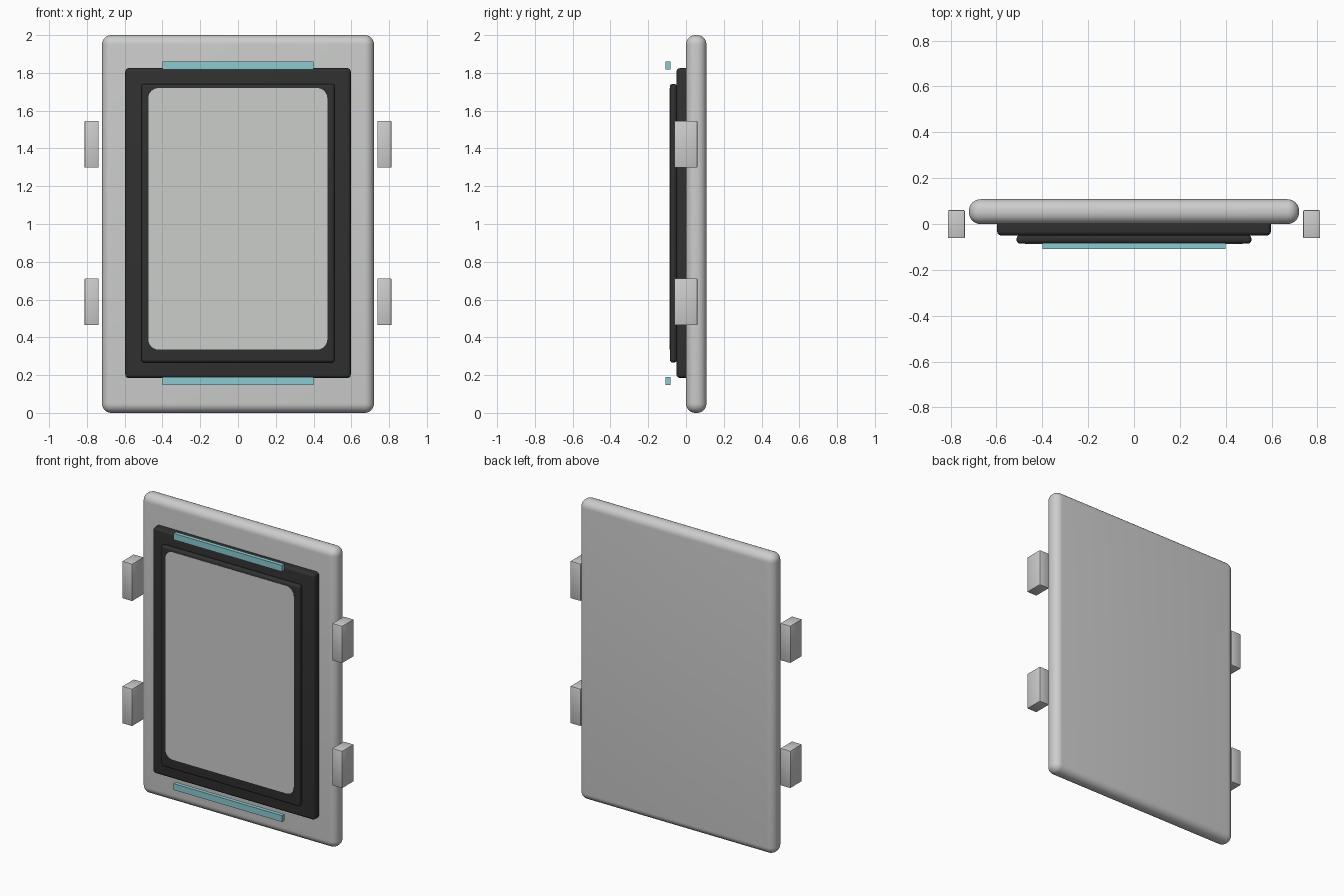
import bpy, bmesh, math

old = bpy.data.objects.get("Cube")
if old:
    bpy.data.objects.remove(old, do_unlink=True)


def material(name, color):
    m = bpy.data.materials.new(name)
    m.use_nodes = True
    m.diffuse_color = (*color, 1)
    bsdf = next(n for n in m.node_tree.nodes if n.type == "BSDF_PRINCIPLED")
    bsdf.inputs["Base Color"].default_value = (*color, 1)
    return m


grey = material("light grey", (0.60, 0.61, 0.60))
black = material("dark grey", (0.03, 0.03, 0.03))
teal = material("pale teal", (0.26, 0.60, 0.64))


def box(name, x, y, z, mat, bevel=0, segments=6, upright_only=False):
    """Box between the given (low, high) ranges, with optional rounded edges."""
    bm = bmesh.new()
    bmesh.ops.create_cube(bm, size=1)
    for v in bm.verts:
        v.co = [lo + (c + 0.5) * (hi - lo) for c, (lo, hi) in zip(v.co, (x, y, z))]
    if bevel:
        # upright_only rounds just the corners seen from the front
        edges = [e for e in bm.edges if not upright_only
                 or abs(e.verts[0].co.y - e.verts[1].co.y) > 0.001]
        bmesh.ops.bevel(bm, geom=edges, offset=bevel, segments=segments,
                        profile=0.5, affect="EDGES")
    mesh = bpy.data.meshes.new(name)
    bm.to_mesh(mesh)
    bm.free()
    mesh.materials.append(mat)
    obj = bpy.data.objects.new(name, mesh)
    bpy.context.collection.objects.link(obj)
    bpy.ops.object.select_all(action="DESELECT")
    obj.select_set(True)
    bpy.context.view_layer.objects.active = obj
    if bevel:
        bpy.ops.object.shade_smooth_by_angle(angle=math.radians(35))
    return obj


# Main slab and the stepped frame in front of it
box("body", (-0.72, 0.72), (0, 0.108), (0, 2), grey, 0.05, 8)
box("outer_frame", (-0.597, 0.597), (-0.05, 0.03), (0.185, 1.825), black, 0.018)
box("inner_frame", (-0.512, 0.512), (-0.086, -0.048), (0.267, 1.742), black, 0.016)

# Thin screen with rounded corners
box("screen", (-0.475, 0.473), (-0.0875, -0.08), (0.335, 1.72), grey, 0.055, 6, True)

# Accent bars above and below the frame
for name, low in (("upper_bar", 1.817), ("lower_bar", 0.148)):
    box(name, (-0.4, 0.4), (-0.108, -0.082), (low, low + 0.042), teal)

# Detached side clips
for side, sign in (("left", 1), ("right", -1)):
    for level, low in (("upper", 1.298), ("lower", 0.464)):
        box(f"{side}_{level}_clip", sorted((sign * 0.738, sign * 0.812)),
            (-0.062, 0.06), (low, low + 0.248), grey, 0.004, 2)
